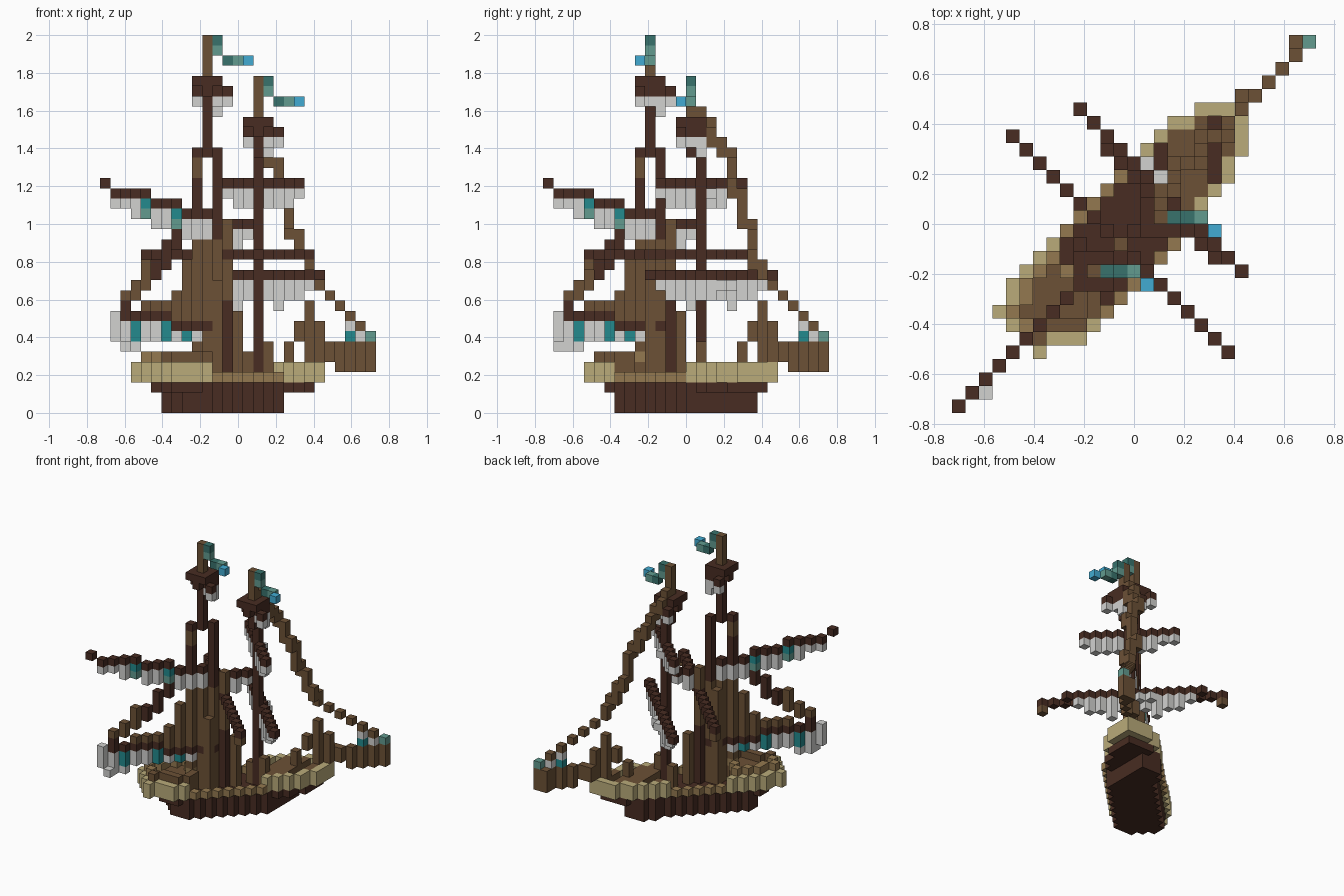
import bpy, bmesh
from mathutils import Vector

cube = bpy.data.objects.get("Cube")
if cube:
    bpy.data.objects.remove(cube)

V = 2 / 37                      # edge of one block
ORIGIN = Vector((-13.5, -14, 0))
taken = set()                   # blocks already used by earlier parts


def material(name, *rgb):
    lin = [((c / 255 + 0.055) / 1.055) ** 2.4 for c in rgb] + [1]
    m = bpy.data.materials.new(name)
    m.use_nodes = True
    m.diffuse_color = lin
    m.node_tree.nodes["Principled BSDF"].inputs["Base Color"].default_value = lin
    return m


DARK = material("dark wood", 72, 44, 34)
BROWN = material("brown wood", 108, 81, 54)
GOLD = material("golden wood", 148, 121, 80)
TAN = material("pale wood", 186, 171, 122)
WHITE = material("sail cloth", 210, 210, 208)
TEAL = material("bright teal", 35, 138, 141)
LIGHT = material("light teal", 98, 155, 143)
DEEP = material("deep teal", 56, 114, 108)
BLUE = material("pennant blue", 66, 171, 210)


def blocks(name, mat, cells):
    """Outer skin of a set of grid blocks."""
    cells = set(cells) - taken
    taken.update(cells)
    bm = bmesh.new()
    for cell in sorted(cells):
        c = Vector(cell)
        for axis in range(3):
            for side in (0, 1):
                step = Vector((0, 0, 0))
                step[axis] = 2 * side - 1
                if tuple(int(n) for n in c + step) in cells:
                    continue
                a, b = Vector((0, 0, 0)), Vector((0, 0, 0))
                a[(axis + 1) % 3] = b[(axis + 2) % 3] = 1
                o = c + ORIGIN
                o[axis] += side
                ring = [o, o + a, o + a + b, o + b]
                if not side:
                    ring.reverse()
                bm.faces.new([bm.verts.new(p * V) for p in ring])
    bmesh.ops.remove_doubles(bm, verts=bm.verts[:], dist=V / 50)
    me = bpy.data.meshes.new(name)
    bm.to_mesh(me)
    bm.free()
    me.materials.append(mat)
    ob = bpy.data.objects.new(name, me)
    bpy.context.collection.objects.link(ob)


def path(*pts):
    """Blocks along a polyline."""
    out = []
    for p, q in zip(pts, pts[1:]):
        p, q = Vector(p), Vector(q)
        n = int(max(abs(d) for d in q - p))
        out += [tuple(round(x) for x in p.lerp(q, t / n)) for t in range(n + 1)]
    return out


def rope(*pts):
    """A steep path with overlapping steps."""
    line = path(*pts)
    return line + [(i, j, k - 1) for i, j, k in line]


def column(i, j, low, high):
    return [(i, j, k) for k in range(low, high + 1)]


def outline(first, last, half, stern, lean):
    """Plan of one hull layer; the ship lies along the grid diagonal."""
    plan = set()
    for i in range(27):
        for j in range(28):
            u, w = i + j, i - j
            mid = -1 if u < 13 else -0.5 - min(lean, max(0, u - 31) * 0.45)
            left = last - u
            h = min(half, stern + (u - first) * 0.5, 1.6 + left * 0.5, 0.1 + left)
            if first <= u <= last and abs(w - mid) <= h:
                plan.add((i, j))
    return plan


def layer(plan, *levels):
    return [(i, j, k) for i, j in plan for k in levels]


def rim(plan):
    return {(i, j) for i, j in plan
            if not {(i + 1, j), (i - 1, j), (i, j + 1), (i, j - 1)} <= plan}


# Hull and rails
blocks("hull_bottom", DARK, layer(outline(15, 38, 3.6, 3.1, 3), 0, 1))
blocks("hull_side", DARK, layer(outline(13, 41, 4.1, 3.1, 0.5), 2))
plan = outline(10, 43, 4.6, 3.1, 0.5)
edge = rim(plan)
stern_rail = {(i, j) for i, j in edge if i + j <= (17 if i > j else 19)}
bow_rail = {c for c in edge if sum(c) >= 31}
blocks("stern_rail", TAN, layer(stern_rail, 3, 4))
blocks("bow_rail", TAN, layer(bow_rail, 3, 4))
blocks("waist_rail", GOLD, layer(edge - stern_rail - bow_rail, 3))

# Main mast in three stepped lengths, and the fore mast
blocks("main_mast", DARK, column(12, 12, 3, 10) + column(11, 11, 17, 25)
       + column(10, 10, 25, 32) + [(9, 9, 25), (9, 9, 22)])
blocks("main_mast_brace", BROWN, column(9, 9, 23, 24))
blocks("fore_mast", DARK, column(15, 15, 3, 25) + column(15, 14, 25, 28))

# Decks, with a sunken gutter either side of the foredeck
inside = plan - edge
poop = {c for c in inside if sum(c) <= 18}
blocks("poop_deck", BROWN, layer(poop, 3, 4))
poop_rim = rim(poop)
blocks("poop_rail_left", BROWN, layer({c for c in poop_rim if c[0] > c[1]}, 5))
blocks("poop_rail_right", GOLD, layer({c for c in poop_rim if c[0] <= c[1]}, 5))
foredeck = {c for c in inside if sum(c) >= 32 and c[0] not in (15, 19)}
blocks("foredeck", BROWN, layer(foredeck, 3, 4))
blocks("main_deck", DARK, layer(inside - poop - foredeck, 2))

# Lookouts, mast tops, small sails and pennants
for name, i, j, k in (("main", 10, 10, 31), ("fore", 15, 14, 27)):
    blocks(name + "_mast_top", BROWN, column(i, j, k + 2, k + 5))
    plate = [(i + a, j + b, k + 1) for a in (-1, 0, 1) for b in (-1, 0, 1)]
    blocks(name + "_lookout", DARK,
           plate + path((i - 1, j + 2, k), (i + 2, j - 1, k))
           + [(i - 1, j, k), (i, j - 1, k), (i + 1, j + 1, k)])
    blocks(name + "_small_sail", WHITE,
           path((i - 1, j + 2, k - 1), (i + 2, j - 1, k - 1))
           + column(i + 1, j + 1, k - 2, k - 1))
    blocks(name + "_pennant_dark", DEEP, [(i + 1, j, k + 5), (i + 2, j, k + 3)])
    blocks(name + "_pennant_light", LIGHT, [(i + 1, j, k + 4), (i + 3, j, k + 3)])
    blocks(name + "_pennant_tip", BLUE, [(i + 4, j - 1, k + 3)])

# Cross yards and the square sails under the fore yards
blocks("main_yard", DARK, path((4, 20, 15), (20, 4, 15)))
blocks("main_yard_ends", BROWN, [(4, 20, 14), (20, 4, 14)])
blocks("fore_lower_yard", DARK, path((9, 22, 13), (21, 10, 13)))
blocks("fore_upper_yard", DARK, path((11, 19, 22), (19, 11, 22)))
blocks("fore_lower_sail", WHITE, path((10, 21, 12), (20, 11, 12))
       + path((11, 20, 11), (19, 12, 11)) + [(17, 14, 10), (13, 18, 10)]
       + [(15, 17, 12), (14, 18, 12)])
blocks("fore_upper_sail", WHITE, path((11, 19, 21), (19, 11, 21))
       + path((13, 17, 20), (18, 12, 20)) + [(15, 16, 21)])

# Long gaff with hanging cloth and teal bands
gaff = {0: 22, 1: 21, 2: 21, 3: 21, 4: 21, 5: 20, 6: 20, 7: 20, 8: 19, 9: 19, 10: 19}
blocks("gaff", DARK, [(i, i, k) for i, k in gaff.items()]
       + [(11, 11, 18)] + path((13, 13, 18), (14, 14, 18)))
for i, k in gaff.items():
    if i in (4, 7):
        blocks("gaff_band", TEAL, [(i, i, k - 1)])
        blocks("gaff_band_foot", LIGHT, [(i, i, k - 2)])
    elif i:
        blocks("gaff_sail", WHITE, column(i, i, k - (1 if i < 3 else 2), k - 1))
blocks("stay_sail", WHITE, column(13, 13, 16, 17) + [(14, 14, 17)])

# Boom over the stern with its cloth
blocks("boom", DARK, column(2, 2, 9, 10) + path((3, 3, 9), (6, 6, 9))
       + path((7, 7, 8), (11, 11, 8)))
blocks("boom_sail", WHITE, column(1, 1, 7, 9) + column(2, 2, 6, 8) + [(2, 1, 6)]
       + [(i, i, k) for i in (4, 5, 7, 9) for k in (7, 8)] + [(3, 3, 6)])
blocks("boom_bands", TEAL, [(i, i, k) for i in (3, 6, 8) for k in (7, 8)])

# Stepped brown sail rising towards the main mast
heights = {4: 10, 5: 10, 6: 10, 7: 11, 8: 14, 9: 17, 10: 18, 11: 17}
blocks("aft_sail", BROWN,
       [(i, i, k) for i, top in heights.items()
        for k in range(3 if i > 8 else 9, top + 1)]
       + column(10, 11, 3, 15) + column(11, 10, 3, 12))
blocks("main_mast_sleeve", BROWN, column(12, 12, 11, 18))
blocks("mast_foot", BROWN, column(13, 13, 3, 9)
       + column(14, 15, 3, 5) + column(16, 15, 3, 6))

# Stays fore and aft
blocks("aft_stay_top", DARK, rope((9, 9, 21), (8, 8, 18), (7, 7, 17), (5, 5, 14)))
blocks("aft_stay", BROWN, rope((4, 4, 14), (3, 3, 12), (2, 2, 11)))
blocks("fore_stay_top", BROWN, rope((15, 15, 29), (15, 16, 28), (16, 17, 26),
                                    (17, 18, 24), (18, 19, 20), (19, 20, 16),
                                    (20, 21, 14)))
blocks("fore_stay", BROWN, path((21, 22, 12), (22, 23, 11), (24, 25, 9)))

# Bowsprit, its post and the little jib
sprit = {(i, i + 1) for i in range(20, 27)} | {(21, 23), (25, 27)}
blocks("bowsprit", BROWN, layer(sprit, 5, 6)
       + layer({c for c in sprit if c[0] > 22}, 4))
blocks("bow_post", BROWN, column(20, 21, 5, 10) + column(19, 20, 7, 8)
       + column(21, 22, 7, 8) + column(18, 19, 5, 6))
blocks("jib_band", TEAL, column(24, 25, 7, 7))
blocks("jib", WHITE, column(25, 26, 7, 7) + [(24, 25, 8)])
blocks("jib_top", BROWN, [(25, 26, 8)])
blocks("bow_flag", LIGHT, [(26, 27, 7)])
